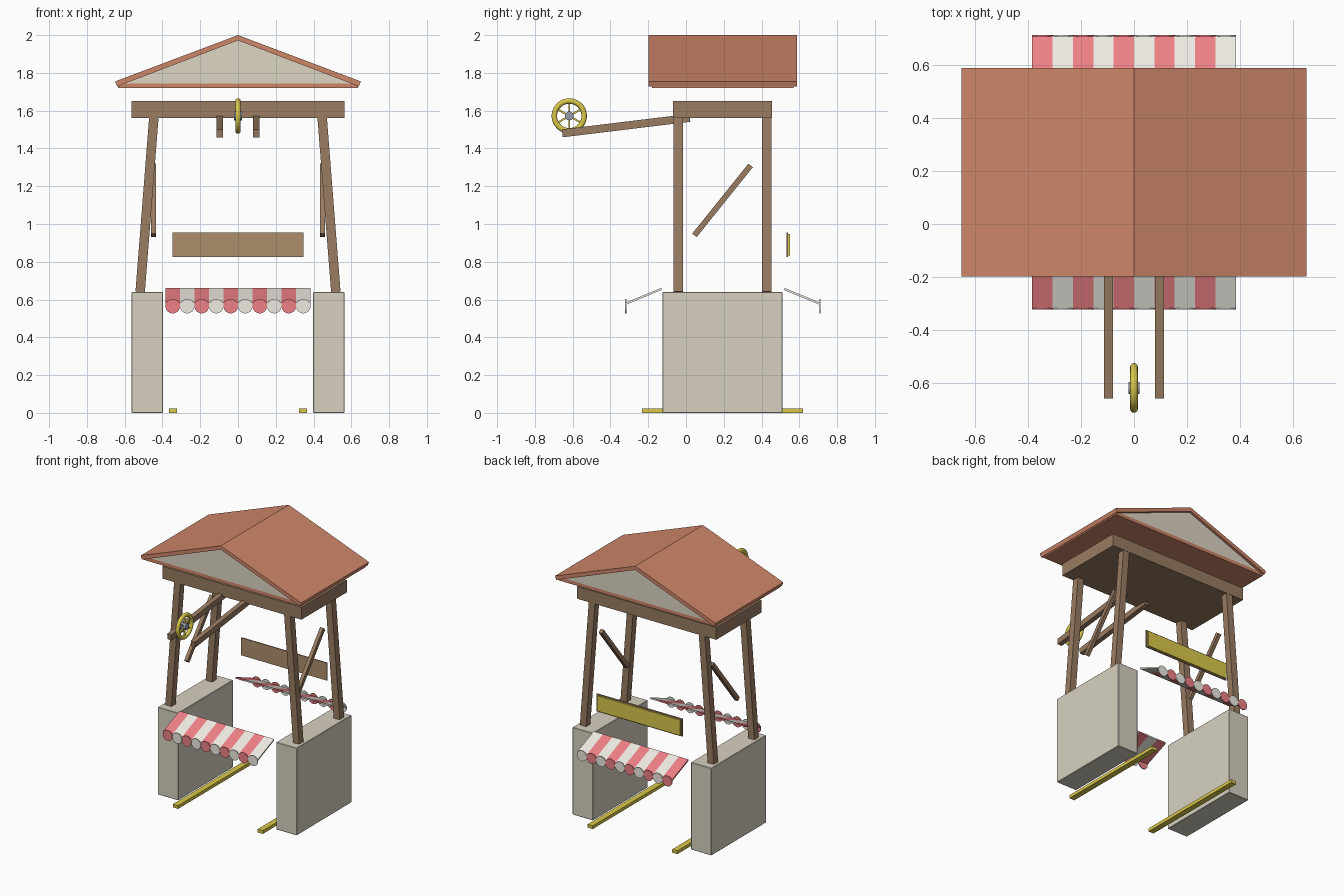
import bpy, bmesh, math
from mathutils import Vector, Matrix

if "Cube" in bpy.data.objects:
    bpy.data.objects.remove(bpy.data.objects["Cube"])


def mat(name, r, g, b):
    m = bpy.data.materials.new(name)
    m.diffuse_color = (r, g, b, 1)
    m.use_nodes = True
    m.node_tree.nodes["Principled BSDF"].inputs["Base Color"].default_value = m.diffuse_color
    return m


STONE = mat("stone", 0.68, 0.64, 0.53)
WOOD = mat("wood", 0.32, 0.20, 0.12)
BOARD = mat("board_wood", 0.42, 0.27, 0.15)
TILE = mat("roof_tile", 0.62, 0.24, 0.14)
CREAM = mat("plaster", 0.72, 0.67, 0.54)
GOLD = mat("gold", 0.70, 0.58, 0.07)
RED = mat("red_cloth", 0.86, 0.22, 0.24)
WHITE = mat("white_cloth", 0.85, 0.83, 0.76)
STEEL = mat("steel", 0.30, 0.34, 0.40)


def finish(name, bm, material):
    bmesh.ops.recalc_face_normals(bm, faces=bm.faces)
    me = bpy.data.meshes.new(name)
    bm.to_mesh(me)
    bm.free()
    me.materials.append(material)
    ob = bpy.data.objects.new(name, me)
    bpy.context.collection.objects.link(ob)
    return ob


def box(name, x0, x1, y0, y1, z0, z1, material, bevel=0.0):
    bm = bmesh.new()
    m = Matrix.Translation(((x0 + x1) / 2, (y0 + y1) / 2, (z0 + z1) / 2))
    m = m @ Matrix.Diagonal((x1 - x0, y1 - y0, z1 - z0, 1))
    bmesh.ops.create_cube(bm, size=1, matrix=m)
    if bevel:
        bmesh.ops.bevel(bm, geom=bm.edges[:], offset=bevel, segments=1, affect='EDGES')
    return finish(name, bm, material)


def prism(name, profile, axis, a, b, material):
    """Extrude a 2D profile along 'y' (profile x,z) or 'x' (profile y,z)."""
    bm = bmesh.new()
    put = (lambda p, t: (p[0], t, p[1])) if axis == 'y' else (lambda p, t: (t, p[0], p[1]))
    lo = [bm.verts.new(put(p, a)) for p in profile]
    hi = [bm.verts.new(put(p, b)) for p in profile]
    n = len(profile)
    bm.faces.new(lo)
    bm.faces.new(hi)
    for i in range(n):
        bm.faces.new((lo[i], lo[(i + 1) % n], hi[(i + 1) % n], hi[i]))
    return finish(name, bm, material)


def beam(name, p, q, wx, wy, material):
    """Square timber from p to q, wx wide along x and wy across."""
    p, q = Vector(p), Vector(q)
    d = (q - p).normalized()
    side = (Vector((1, 0, 0)) - d * d.x).normalized()
    up = d.cross(side)
    rot = Matrix((side, up, d)).transposed().to_4x4()
    bm = bmesh.new()
    m = Matrix.Translation((p + q) / 2) @ rot @ Matrix.Diagonal((wx, wy, (q - p).length, 1))
    bmesh.ops.create_cube(bm, size=1, matrix=m)
    return finish(name, bm, material)


def disc(name, c, r, depth, axis, material, seg=24):
    bm = bmesh.new()
    rot = Matrix.Rotation(math.pi / 2, 4, 'Y' if axis == 'x' else 'X')
    bmesh.ops.create_cone(bm, cap_ends=True, segments=seg, radius1=r, radius2=r,
                          depth=depth, matrix=Matrix.Translation(c) @ rot)
    return finish(name, bm, material)


# mirrored sides: stone walls, rails, posts, braces, winch arms
for s, side in ((-1, "left"), (1, "right")):
    box(side + "_wall", *sorted((s * 0.397, s * 0.563)), -0.125, 0.51, 0, 0.64, STONE, 0.003)
    box(side + "_rail", *sorted((s * 0.322, s * 0.364)), -0.233, 0.62, 0, 0.024, GOLD)
    for y, end in ((-0.042, "front"), (0.428, "back")):
        beam(f"{side}_{end}_post", (s * 0.518, y, 0.64), (s * 0.445, y, 1.57), 0.05, 0.05, WOOD)
    beam(side + "_brace", (s * 0.447, 0.045, 0.94), (s * 0.447, 0.342, 1.31), 0.026, 0.03, WOOD)
    beam(side + "_winch_arm", (s * 0.096, -0.655, 1.48), (s * 0.096, 0.02, 1.562), 0.035, 0.042, WOOD)

# top frame
box("top_frame", -0.563, 0.563, -0.069, 0.455, 1.56, 1.65, WOOD)

# roof: eave plate, gable filling and two sloping slabs
box("eave_plate", -0.635, 0.635, -0.18, 0.57, 1.72, 1.745, TILE)
prism("gable", [(-0.6, 1.745), (0.6, 1.745), (0, 1.98)], 'y', -0.18, 0.57, CREAM)
for s, side in ((-1, "left"), (1, "right")):
    prism(side + "_roof", [(0, 2.0), (s * 0.65, 1.755), (s * 0.64, 1.728), (0, 1.972)],
          'y', -0.198, 0.588, TILE)

# pulley wheel: rim, hub and spokes
WY, WZ = -0.618, 1.572
bm = bmesh.new()
R, r, N, K = 0.079, 0.0145, 40, 12
ring = [[bm.verts.new((r * math.sin(b), WY + (R + r * math.cos(b)) * math.cos(a),
                       WZ + (R + r * math.cos(b)) * math.sin(a)))
         for b in (2 * math.pi * j / K for j in range(K))]
        for a in (2 * math.pi * i / N for i in range(N))]
for i in range(N):
    for j in range(K):
        i2, j2 = (i + 1) % N, (j + 1) % K
        f = bm.faces.new((ring[i][j], ring[i2][j], ring[i2][j2], ring[i][j2]))
        f.smooth = True
finish("wheel_rim", bm, GOLD)
disc("wheel_hub", (0, WY, WZ), 0.023, 0.042, 'x', STEEL)
for k in range(6):
    a = math.pi / 6 + k * math.pi / 3
    d = Vector((0, math.cos(a), math.sin(a)))
    c = Vector((0, WY, WZ))
    beam(f"wheel_spoke_{k}", c + d * 0.015, c + d * 0.075, 0.01, 0.01, GOLD)

# sign board with gold face towards the back
box("sign_board", -0.347, 0.347, 0.533, 0.541, 0.826, 0.955, BOARD)
box("sign_face", -0.338, 0.338, 0.541, 0.55, 0.834, 0.947, GOLD)

# striped awnings with round scallops, front and back
W = 0.0768
for end, y0, y1 in (("front", -0.131, -0.319), ("back", 0.521, 0.709)):
    for i in range(10):
        x = -5 * W + i * W
        m = RED if i % 2 == 0 else WHITE
        prism(f"{end}_awning_stripe_{i}", [(y0, 0.662), (y1, 0.584), (y1, 0.572), (y0, 0.65)],
              'x', x, x + W, m)
        disc(f"{end}_awning_scallop_{i}", (x + W / 2, y1, 0.565), W / 2, 0.006, 'y', m)
